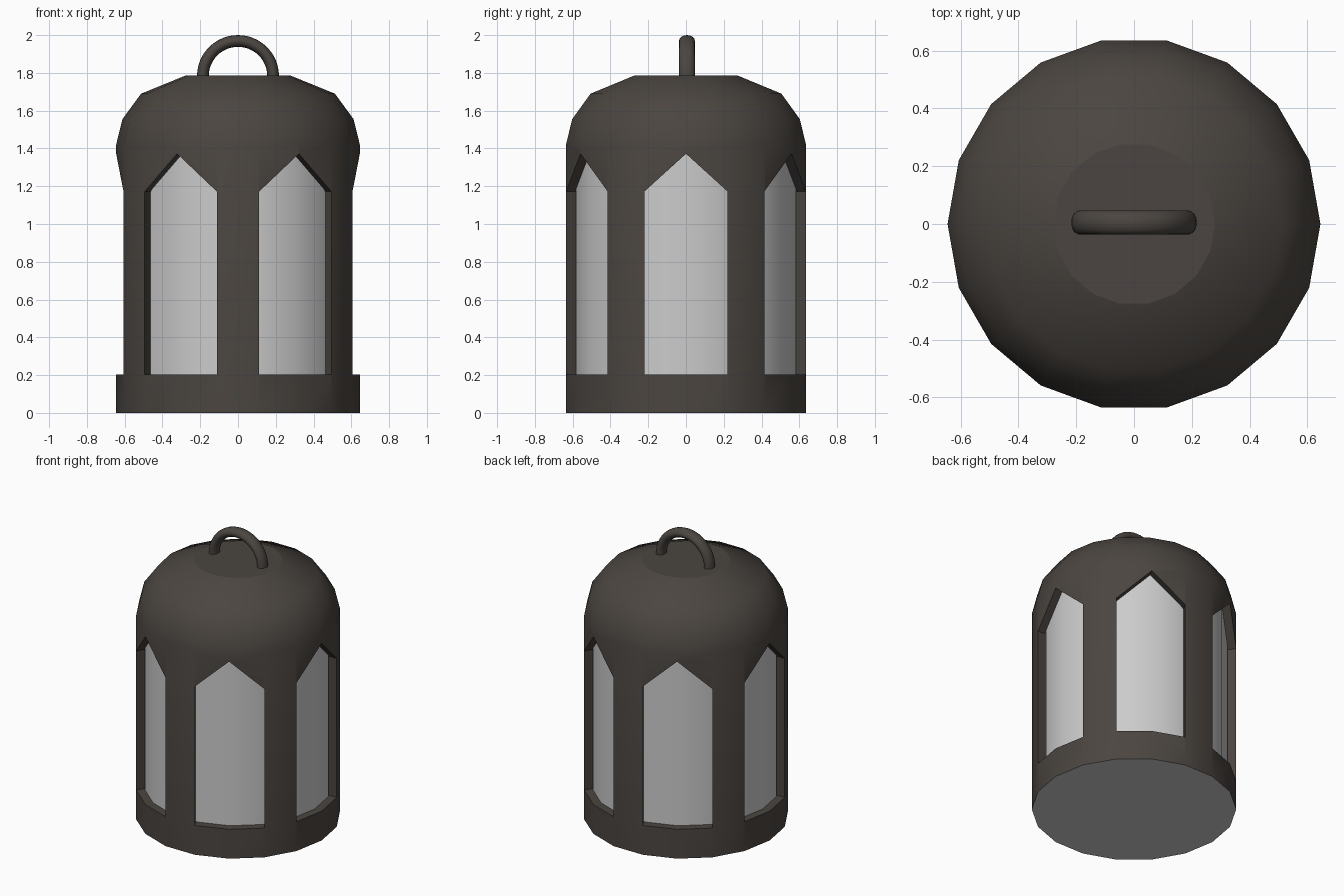
import bpy, bmesh, math
from mathutils import Matrix, Vector

if "Cube" in bpy.data.objects:
    bpy.data.objects.remove(bpy.data.objects["Cube"])

SIDES = 18
R = 0.645

metal = bpy.data.materials.new("dark_metal")
metal.diffuse_color = (0.07, 0.06, 0.052, 1)
metal.use_nodes = True
metal.node_tree.nodes["Principled BSDF"].inputs["Base Color"].default_value = metal.diffuse_color


def make_object(name, bm, mat=None):
    bmesh.ops.recalc_face_normals(bm, faces=bm.faces)
    mesh = bpy.data.meshes.new(name)
    bm.to_mesh(mesh)
    bm.free()
    ob = bpy.data.objects.new(name, mesh)
    bpy.context.collection.objects.link(ob)
    if mat:
        mesh.materials.append(mat)
    return ob


def activate(ob):
    bpy.ops.object.select_all(action='DESELECT')
    ob.select_set(True)
    bpy.context.view_layer.objects.active = ob


def smooth(ob, degrees):
    activate(ob)
    bpy.ops.object.shade_smooth_by_angle(angle=math.radians(degrees))


def lathe(profile):
    """Capped solid of revolution from (radius, height) pairs."""
    bm = bmesh.new()
    rings = []
    for r, z in profile:
        rings.append([bm.verts.new((r * math.cos(i * math.tau / SIDES),
                                    r * math.sin(i * math.tau / SIDES), z))
                      for i in range(SIDES)])
    for a, b in zip(rings, rings[1:]):
        for i in range(SIDES):
            j = (i + 1) % SIDES
            bm.faces.new((a[i], a[j], b[j], b[i]))
    bm.faces.new(rings[0])
    bm.faces.new(rings[-1])
    return bm


# Lantern body with domed roof
body = make_object("lantern_body", lathe([
    (R, 0), (R, 1.42), (0.612, 1.555), (0.513, 1.69), (0.28, 1.785)]), metal)

# Six pointed window cutters
bm = bmesh.new()
w = 0.2203
arch = [(-w, 0.204), (w, 0.204), (w, 1.172), (0, 1.372), (-w, 1.172)]
for k in range(6):
    rot = Matrix.Rotation(k * math.pi / 3, 4, 'Z')
    face = bm.faces.new([bm.verts.new(rot @ Vector((0.5, y, z))) for y, z in arch])
    out = bmesh.ops.extrude_face_region(bm, geom=[face], use_keep_orig=True)
    bmesh.ops.translate(bm, vec=rot @ Vector((0.4, 0, 0)),
                        verts=[v for v in out["geom"] if isinstance(v, bmesh.types.BMVert)])
cutter = make_object("window_cutter", bm)
cutter.hide_render = True

activate(body)
mod = body.modifiers.new("windows", 'BOOLEAN')
mod.operation = 'DIFFERENCE'
mod.solver = 'EXACT'
mod.object = cutter
bpy.ops.object.modifier_apply(modifier=mod.name)
bpy.data.objects.remove(cutter)

# Open the underside; a grey plate closes it
bm = bmesh.new()
bm.from_mesh(body.data)
under = [f for f in bm.faces if f.calc_center_median().z < 0.001]
bmesh.ops.delete(bm, geom=under, context='FACES')
bm.to_mesh(body.data)
bm.free()
smooth(body, 40)
for p in body.data.polygons:
    if abs(p.normal.z) > 0.99:
        p.use_smooth = False

bm = bmesh.new()
bmesh.ops.create_circle(bm, cap_ends=True, segments=SIDES, radius=R,
                        matrix=Matrix.Rotation(math.pi / 2, 4, 'Z'))
bm.free()
bm = bmesh.new()
plate_face = bm.faces.new([bm.verts.new((R * math.cos(-i * math.tau / SIDES),
                                         R * math.sin(-i * math.tau / SIDES), 0))
                           for i in range(SIDES)])
plate_mesh = bpy.data.meshes.new("base_plate")
bm.to_mesh(plate_mesh)
bm.free()
bpy.context.collection.objects.link(bpy.data.objects.new("base_plate", plate_mesh))

# Glass cylinder behind the windows
glass = make_object("glass", lathe([(0.59, 0.1), (0.59, 1.45)]))
smooth(glass, 40)

# Half-ring carrying handle with an oval section
bm = bmesh.new()
ARC, SEC = 24, 16
rings = []
for i in range(ARC + 1):
    a = math.pi * i / ARC
    ring = []
    for j in range(SEC):
        t = math.tau * j / SEC
        r = 0.186 + 0.031 * math.cos(t)
        ring.append(bm.verts.new((r * math.cos(a), 0.005 + 0.042 * math.sin(t),
                                  1.783 + r * math.sin(a))))
    rings.append(ring)
for a, b in zip(rings, rings[1:]):
    for j in range(SEC):
        k = (j + 1) % SEC
        bm.faces.new((a[j], a[k], b[k], b[j]))
bm.faces.new(rings[0])
bm.faces.new(rings[-1])
handle = make_object("handle", bm, metal)
smooth(handle, 40)
